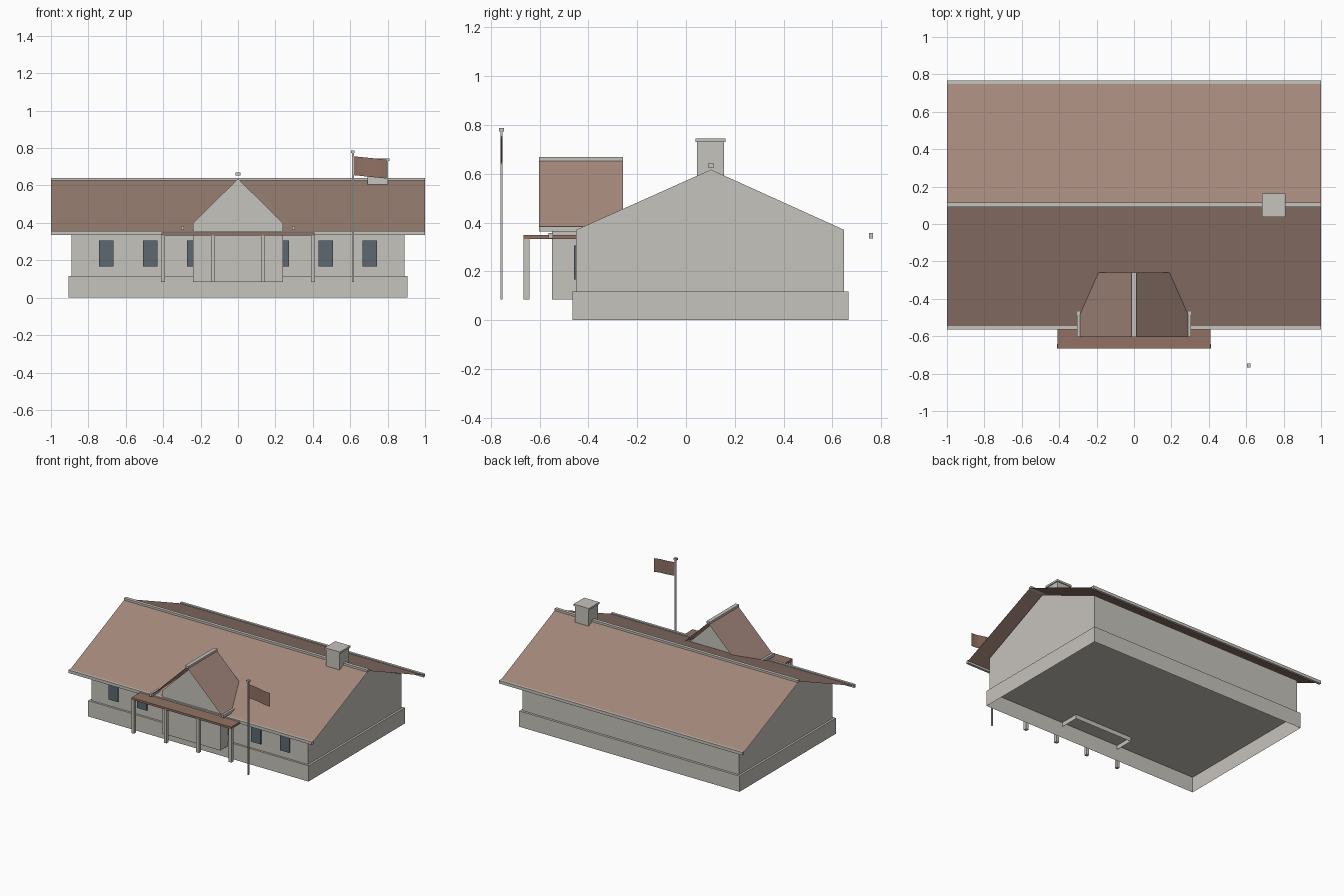
import bpy, bmesh, math
from mathutils import Vector

if "Cube" in bpy.data.objects:
    bpy.data.objects.remove(bpy.data.objects["Cube"])


def material(name, rgb):
    m = bpy.data.materials.new(name)
    m.diffuse_color = (*rgb, 1)
    m.use_nodes = True
    m.node_tree.nodes["Principled BSDF"].inputs["Base Color"].default_value = m.diffuse_color
    return m


GREY = material("warm_grey", (0.565, 0.546, 0.503))
ROOF = material("roof_brown", (0.366, 0.243, 0.198))
BROWN = material("dark_brown", (0.287, 0.168, 0.127))
GLASS = material("slate_glass", (0.114, 0.141, 0.165))


def finish(name, bm, mat, solid=True):
    if solid:
        bmesh.ops.recalc_face_normals(bm, faces=bm.faces)
    me = bpy.data.meshes.new(name)
    bm.to_mesh(me)
    bm.free()
    me.materials.append(mat)
    ob = bpy.data.objects.new(name, me)
    bpy.context.collection.objects.link(ob)
    return ob


def box(name, x, y, z, mat, open_bottom=False):
    bm = bmesh.new()
    bmesh.ops.create_cube(bm, size=1)
    for v in bm.verts:
        v.co = [r[0] if c < 0 else r[1] for c, r in zip(v.co, (x, y, z))]
    bmesh.ops.recalc_face_normals(bm, faces=bm.faces)
    if open_bottom:
        low = [f for f in bm.faces if f.normal.z < -0.5]
        bmesh.ops.delete(bm, geom=low, context='FACES_ONLY')
    return finish(name, bm, mat, False)


def extrude(name, profile, axis, a, b, mat, closed):
    """Sweep a 2D (across, z) profile along x or y; closed adds end caps but no floor."""
    bm = bmesh.new()

    def ring(t):
        return [bm.verts.new((t, p, z) if axis == 'x' else (p, t, z)) for p, z in profile]
    r0, r1 = ring(a), ring(b)
    for i in range(len(profile) - 1):
        bm.faces.new((r0[i], r0[i + 1], r1[i + 1], r1[i]))
    if closed:
        bm.faces.new(r0)
        bm.faces.new(r1)
    bmesh.ops.recalc_face_normals(bm, faces=bm.faces)
    # roof sheets face upward
    if not closed:
        for f in bm.faces:
            f.normal_update()
            if f.normal.z < 0:
                f.normal_flip()
    return finish(name, bm, mat, False)


RY = 0.102  # ridge line of the main house

# Foundation and main walls with gable ends
box("foundation", (-0.905, 0.905), (-0.465, 0.665), (0, 0.117), GREY, True)
extrude("main_walls", [(-0.45, 0.117), (-0.45, 0.37), (RY, 0.617), (0.648, 0.37), (0.648, 0.117)],
        'x', -0.89, 0.89, GREY, True)

# Main roof sheet, ridge cap and eave trims
extrude("main_roof", [(RY - 0.657, 0.346), (RY, 0.631), (RY + 0.657, 0.346)],
        'x', -1, 1, ROOF, False)
box("main_ridge_cap", (-1, 1), (RY - 0.012, RY + 0.012), (0.626, 0.641), GREY)
for side, label in ((-1, "front"), (1, "back")):
    c = RY + side * 0.656
    box(label + "_eave_trim", (-1, 1), (c - 0.009, c + 0.009), (0.335, 0.357), GREY)

# Entry bay with its own cross gable
extrude("entry_walls", [(-0.24, 0.085), (-0.24, 0.4), (0, 0.636), (0.24, 0.4), (0.24, 0.085)],
        'y', -0.55, -0.32, GREY, True)
extrude("entry_roof", [(-0.293, 0.373), (0, 0.66), (0.293, 0.373)],
        'y', -0.603, -0.258, ROOF, False)
box("entry_ridge_cap", (-0.014, 0.014), (-0.603, -0.258), (0.653, 0.669), GREY)
for side, label in ((-1, "left"), (1, "right")):
    c = side * 0.296
    box("entry_eave_trim_" + label, (c - 0.008, c + 0.008), (-0.603, -0.258), (0.363, 0.384), GREY)

# Porch canopy and posts
box("porch_canopy", (-0.41, 0.41), (-0.665, -0.45), (0.333, 0.348), BROWN)
for i, c in enumerate((-0.4, -0.133, 0.133, 0.4)):
    box(f"porch_post_{i}", (c - 0.011, c + 0.011), (-0.665, -0.642), (0.085, 0.333), GREY)

# Front windows as thin plates
for side, label in ((-1, "left"), (1, "right")):
    for i, x in enumerate((0.235, 0.469, 0.704)):
        c = side * x
        box(f"window_{label}_{i}", (c - 0.039, c + 0.039), (-0.459, -0.4505), (0.167, 0.306), GLASS)

# Chimney
box("chimney", (0.692, 0.803), (0.045, 0.155), (0.5, 0.73), GREY)
box("chimney_cap", (0.685, 0.81), (0.038, 0.162), (0.73, 0.744), GREY)

# Flagpole, finial and gently waving flag
box("flagpole", (0.609, 0.619), (-0.761, -0.751), (0.085, 0.775), GREY)
box("flagpole_finial", (0.604, 0.624), (-0.766, -0.746), (0.773, 0.788), GREY)
bm = bmesh.new()
N = 6
cols = []
for i in range(N + 1):
    t = i / N
    x, y = 0.619 + 0.175 * t, -0.756 + 0.004 * math.sin(t * math.pi * 2)
    cols.append([bm.verts.new((x, y, z - 0.018 * t)) for z in (0.655, 0.756)])
for a, b in zip(cols, cols[1:]):
    bm.faces.new((a[0], b[0], b[1], a[1]))
finish("flag", bm, BROWN, False)
